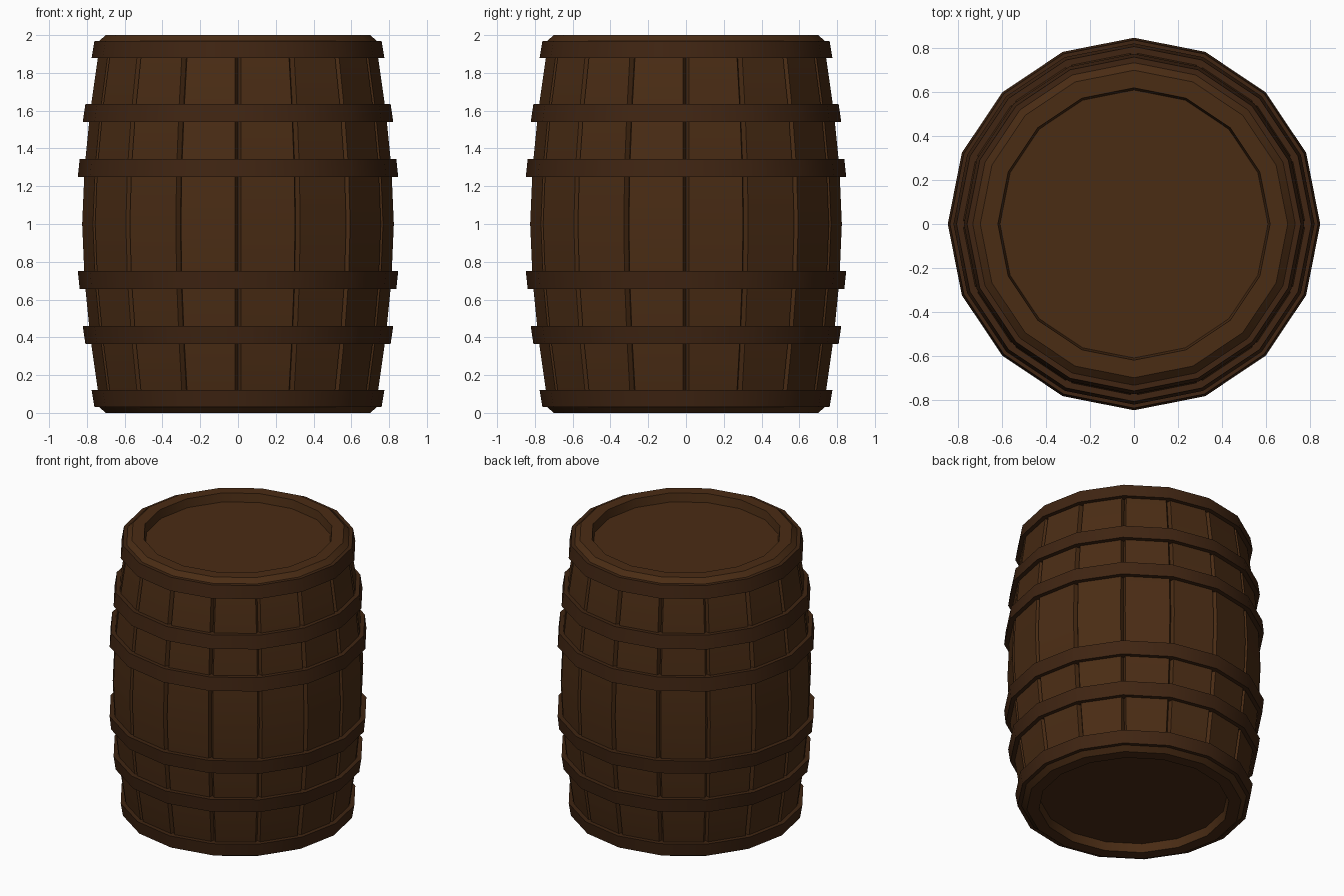
import bpy, bmesh
from math import sin, cos, pi

if "Cube" in bpy.data.objects:
    bpy.data.objects.remove(bpy.data.objects["Cube"])

SIDES = 16


def material(name, rgb):
    m = bpy.data.materials.new(name)
    m.diffuse_color = (*rgb, 1)
    m.use_nodes = True
    m.node_tree.nodes["Principled BSDF"].inputs["Base Color"].default_value = m.diffuse_color
    return m


WOOD = material("stave_wood", (0.068, 0.025, 0.007))
BAND = material("hoop_wood", (0.05, 0.018, 0.006))


def finish(bm, name, mat, angle):
    bmesh.ops.recalc_face_normals(bm, faces=bm.faces)
    me = bpy.data.meshes.new(name)
    bm.to_mesh(me)
    bm.free()
    ob = bpy.data.objects.new(name, me)
    bpy.context.collection.objects.link(ob)
    me.materials.append(mat)
    bpy.ops.object.select_all(action='DESELECT')
    ob.select_set(True)
    bpy.context.view_layer.objects.active = ob
    bpy.ops.object.shade_smooth_by_angle(angle=angle)
    return ob


def skin(bm, rings):
    """Bridge consecutive closed rings of vertices."""
    for a, b in zip(rings, rings[1:]):
        n = len(a)
        for i in range(n):
            j = (i + 1) % n
            bm.faces.new((a[i], a[j], b[j], b[i]))


def lathe(name, profile, mat, closed=False, cap=False, angle=0.7):
    """Revolve (radius, z) points into a 16-sided form."""
    bm = bmesh.new()
    rings = [[bm.verts.new((r * cos(2 * pi * i / SIDES), r * sin(2 * pi * i / SIDES), z))
              for i in range(SIDES)] for r, z in profile]
    skin(bm, rings + rings[:1] if closed else rings)
    if cap:
        bm.faces.new(rings[-1])
    return finish(bm, name, mat, angle)


# Staves: bulging flat panels separated by narrow V grooves
bm = bmesh.new()
half = [(0.03, 0.72), (0.12, 0.745), (0.40, 0.785), (0.70, 0.815)]
levels = half + [(1.0, 0.828)] + [(2 - z, r) for z, r in reversed(half)]
rings = []
for z, r in levels:
    ring = []
    for i in range(SIDES):
        a, step = 2 * pi * i / SIDES, 2 * pi / SIDES
        g = 0.015 / r
        flat = cos(step / 2) / cos(step / 2 - g)   # keeps edges on the 16-gon
        for ang, rad in ((a - g, r * flat), (a, r - 0.03), (a + g, r * flat)):
            ring.append(bm.verts.new((rad * cos(ang), rad * sin(ang), z)))
    rings.append(ring)
skin(bm, rings)
finish(bm, "staves", WOOD, 0.45)

# Hoops: three tapered bands on each half
for n, (z0, z1, r0, r1) in enumerate([(1.88, 1.97, 0.775, 0.76),
                                      (1.54, 1.635, 0.822, 0.808),
                                      (1.25, 1.345, 0.848, 0.838)], 1):
    pts = [(r0, z0), (r1, z1), (r1 - 0.06, z1), (r0 - 0.06, z0)]
    lathe(f"upper_hoop_{n}", pts, BAND, closed=True)
    lathe(f"lower_hoop_{n}", [(r, 2 - z) for r, z in pts], BAND, closed=True)

# Heads: chamfered rim around a recessed lid, at both ends
head = [(0.74, 1.90), (0.74, 1.965), (0.70, 2.0), (0.62, 2.0), (0.61, 1.94)]
lathe("top_head", head, WOOD, cap=True)
lathe("bottom_head", [(r, 2 - z) for r, z in head], WOOD, cap=True)
